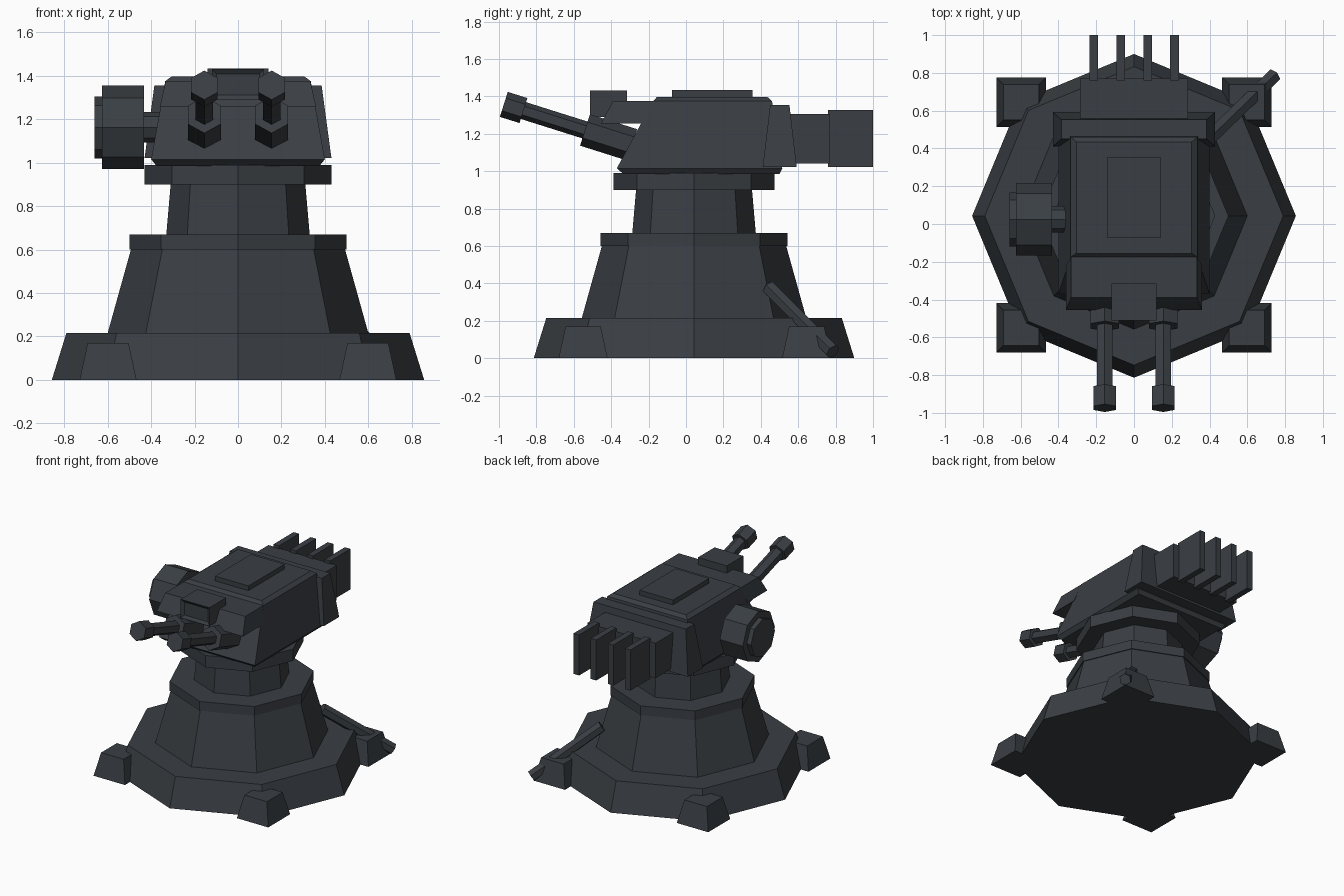
import bpy, bmesh, math
from mathutils import Vector

if "Cube" in bpy.data.objects:
    bpy.data.objects.remove(bpy.data.objects["Cube"])

mat = bpy.data.materials.new("dark_gunmetal")
mat.diffuse_color = (0.042, 0.049, 0.057, 1)
mat.use_nodes = True
mat.node_tree.nodes["Principled BSDF"].inputs["Base Color"].default_value = mat.diffuse_color


def loft(name, rings, edit=None):
    """Skin a list of equal-length point rings and cap both ends."""
    bm = bmesh.new()
    vs = [[bm.verts.new(p) for p in ring] for ring in rings]
    n = len(vs[0])
    for a, b in zip(vs, vs[1:]):
        for i in range(n):
            j = (i + 1) % n
            bm.faces.new((a[i], a[j], b[j], b[i]))
    bm.faces.new(vs[0][::-1])
    bm.faces.new(vs[-1])
    bmesh.ops.recalc_face_normals(bm, faces=bm.faces)
    if edit:
        edit(bm)
    me = bpy.data.meshes.new(name)
    bm.to_mesh(me)
    bm.free()
    me.materials.append(mat)
    ob = bpy.data.objects.new(name, me)
    bpy.context.collection.objects.link(ob)
    return ob


def rod(name, p0, p1, r0, r1=None, n=8, up=(0, 0, 1)):
    """Straight or tapered prism from p0 to p1 with a corner pointing up."""
    p0, p1 = Vector(p0), Vector(p1)
    d = (p1 - p0).normalized()
    u = Vector(up)
    u = (u - d * u.dot(d)).normalized()
    v = d.cross(u)
    rings = []
    for p, r in ((p0, r0), (p1, r0 if r1 is None else r1)):
        rings.append([p + r * (math.cos(2 * math.pi * i / n) * u + math.sin(2 * math.pi * i / n) * v)
                      for i in range(n)])
    return loft(name, rings)


def block(name, levels, edit=None):
    """Stack of rectangles (z, x0, x1, y0, y1)."""
    return loft(name, [[(x0, y0, z), (x1, y0, z), (x1, y1, z), (x0, y1, z)]
                       for z, x0, x1, y0, y1 in levels], edit)


# Octagonal pedestal, bottom to top
CY = 0.043
for name, z0, z1, r0, r1 in (
        ("base_plate", 0, 0.215, 0.857, 0.79),
        ("pedestal_cone", 0.215, 0.61, 0.60, 0.49),
        ("pedestal_collar", 0.60, 0.67, 0.50, 0.50),
        ("neck", 0.67, 0.90, 0.33, 0.31),
        ("turret_ring", 0.90, 0.99, 0.43, 0.43)):
    rod(name, (0, CY, z0), (0, CY, z1), r0, r1, up=(0, 1, 0))

# Four anchor feet
for sx in (-1, 1):
    for cy in (-0.55, 0.645):
        cx = sx * 0.598
        block("anchor_foot", [(z, cx - h, cx + h, cy - h, cy + h)
                              for z, h in ((0, 0.131), (0.17, 0.094))])

# Diagonal brace at the back right
rod("brace_strut", (0.39, 0.445, 0.375), (0.74, 0.785, 0.035), 0.042, n=6)

# Turret body with chamfered top and bottom, and roof hatch
block("turret_body", [(0.985, -0.375, 0.375, -0.335, 0.50),
                      (1.015, -0.40, 0.40, -0.37, 0.515),
                      (1.375, -0.335, 0.335, -0.175, 0.46),
                      (1.397, -0.305, 0.305, -0.155, 0.435)])
block("roof_hatch", [(1.39, -0.14, 0.14, -0.075, 0.355), (1.433, -0.14, 0.14, -0.075, 0.355)])

# Sloped visor over the guns
block("front_visor", [(1.255, -0.36, 0.36, -0.455, -0.22), (1.375, -0.333, 0.333, -0.39, -0.17)])


# Sensor box with a recessed front window
def recess(bm):
    front = [f for f in bm.faces if f.normal.y < -0.9]
    bmesh.ops.inset_region(bm, faces=front, thickness=0.03, depth=-0.015)


block("sensor_box", [(1.29, -0.12, 0.12, -0.512, -0.315), (1.43, -0.12, 0.12, -0.512, -0.315)], recess)

# Rear collar, radiator and cooling fins
block("rear_collar", [(1.022, -0.43, 0.43, 0.41, 0.592), (1.355, -0.385, 0.385, 0.45, 0.553)])
block("radiator", [(1.04, -0.285, 0.285, 0.54, 0.77), (1.305, -0.285, 0.285, 0.54, 0.77)])
for i in range(4):
    x = -0.213 + i * 0.1425
    block("cooling_fin", [(z, x - 0.023, x + 0.023, 0.76, 1.0) for z in (1.022, 1.328)])

# Twin guns, raised along a common axis
tip = Vector((0, -0.974, 1.357))
axis = Vector((0, math.cos(math.radians(17.5)), -math.sin(math.radians(17.5))))
for x in (-0.155, 0.155):
    o = tip + Vector((x, 0, 0))
    rod("gun_muzzle", o, o + axis * 0.11, 0.07, n=6)
    rod("gun_barrel", o + axis * 0.10, o + axis * 0.47, 0.047, n=6)
    rod("gun_breech", o + axis * 0.455, o + axis * 0.72, 0.088, n=6)

# Ammunition drum on the left side
DY, DZ = 0.025, 1.162
rod("drum", (-0.625, DY, DZ), (-0.433, DY, DZ), 0.192)
rod("drum_cap", (-0.66, DY, DZ), (-0.62, DY, DZ), 0.143)
rod("drum_axle", (-0.44, DY, DZ), (-0.34, DY, DZ), 0.07)
